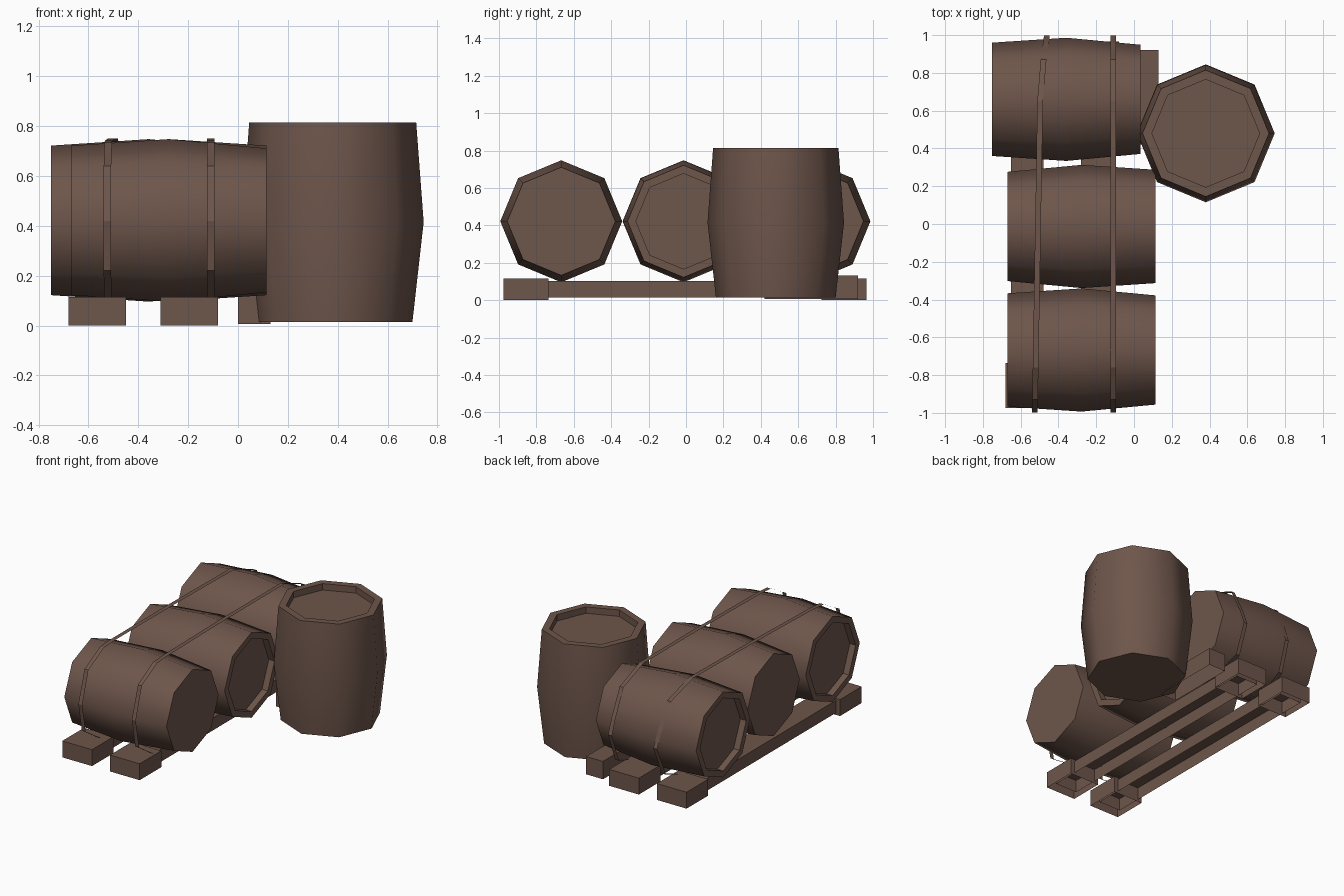
import bpy, bmesh, math
from mathutils import Matrix, Vector

if "Cube" in bpy.data.objects:
    bpy.data.objects.remove(bpy.data.objects["Cube"])

wood = bpy.data.materials.new("brown wood")
wood.diffuse_color = (0.155, 0.092, 0.07, 1)
wood.use_nodes = True
wood.node_tree.nodes["Principled BSDF"].inputs["Base Color"].default_value = wood.diffuse_color


def finish(name, bm):
    me = bpy.data.meshes.new(name)
    bm.to_mesh(me)
    bm.free()
    me.materials.append(wood)
    ob = bpy.data.objects.new(name, me)
    bpy.context.collection.objects.link(ob)
    return ob


def barrel(name, centre, direction, length, r_base, r_mid, r_top, r_in, depth=0.045):
    """Eight-sided barrel with a flat base and a recessed lid towards `direction`."""
    h = length / 2
    profile = [(r_base, -h), (r_mid, 0), (r_top, h), (r_in, h), (r_in, h - depth)]
    turn = Vector((0, 0, 1)).rotation_difference(Vector(direction)).to_matrix().to_4x4()
    place = Matrix.Translation(centre) @ turn
    bm = bmesh.new()
    rings = []
    for r, z in profile:
        rings.append([bm.verts.new(place @ Vector((r * math.cos(k * math.pi / 4),
                                                   r * math.sin(k * math.pi / 4), z)))
                      for k in range(8)])
    for i in range(len(rings) - 1):
        for k in range(8):
            j = (k + 1) % 8
            f = bm.faces.new((rings[i][k], rings[i][j], rings[i + 1][j], rings[i + 1][k]))
            f.smooth = i < 2            # only the staves are smooth
    bm.faces.new(rings[0][::-1])
    bm.faces.new(rings[-1])
    finish(name, bm)


def open_box(name, x0, x1, y0, y1, z0, z1):
    """Box without an underside."""
    bm = bmesh.new()
    bmesh.ops.create_cube(bm, size=1)
    for v in bm.verts:
        v.co = Vector(((x0 + x1) / 2 + v.co.x * (x1 - x0),
                       (y0 + y1) / 2 + v.co.y * (y1 - y0),
                       (z0 + z1) / 2 + v.co.z * (z1 - z0)))
    bm.normal_update()
    bmesh.ops.delete(bm, geom=[f for f in bm.faces if f.normal.z < -0.5], context='FACES')
    finish(name, bm)


def strap(name, path, width=0.03):
    """Flat ribbon through (x, y, z) points."""
    bm = bmesh.new()
    pairs = [(bm.verts.new((x - width / 2, y, z)), bm.verts.new((x + width / 2, y, z)))
             for x, y, z in path]
    for (a, b), (c, d) in zip(pairs, pairs[1:]):
        bm.faces.new((a, b, d, c))
    finish(name, bm)


# lying barrels
for name, cx, cy, side in (("front_barrel", -0.278, -0.667, -1),
                           ("middle_barrel", -0.278, -0.013, 1),
                           ("back_barrel", -0.358, 0.66, -1)):
    barrel(name, (cx, cy, 0.422), (side, 0, 0), 0.785, 0.289, 0.326, 0.3, 0.255)

# standing barrel
barrel("standing_barrel", (0.38, 0.48, 0.415), (0, 0, 1), 0.8, 0.32, 0.365, 0.335, 0.285)

# rails with end blocks
for side, x in (("left", -0.565), ("right", -0.195)):
    open_box(side + "_rail", x - 0.085, x + 0.085, -0.92, 0.91, 0.015, 0.102)
    open_box(side + "_front_block", x - 0.115, x + 0.115, -0.975, -0.735, 0, 0.115)
    open_box(side + "_back_block", x - 0.115, x + 0.115, 0.725, 0.965, 0, 0.115)

# loose plank wedged beneath the back barrel
open_box("loose_plank", 0.0, 0.13, 0.42, 0.92, 0.007, 0.132)

# tie-down straps
side_path = [(-0.8, 0.115), (-0.96, 0.22), (-0.997, 0.42), (-0.93, 0.64), (-0.76, 0.735),
             (-0.64, 0.742), (0, 0.75), (0.65, 0.75), (0.87, 0.665), (0.96, 0.48),
             (0.999, 0.375), (0.92, 0.17), (0.8, 0.13)]
strap("right_strap", [(-0.11, y, z) for y, z in side_path])
strap("left_strap", [(-0.508 + 0.017 * y + max(0, y - 0.75) * 0.12, y, z) for y, z in side_path])
